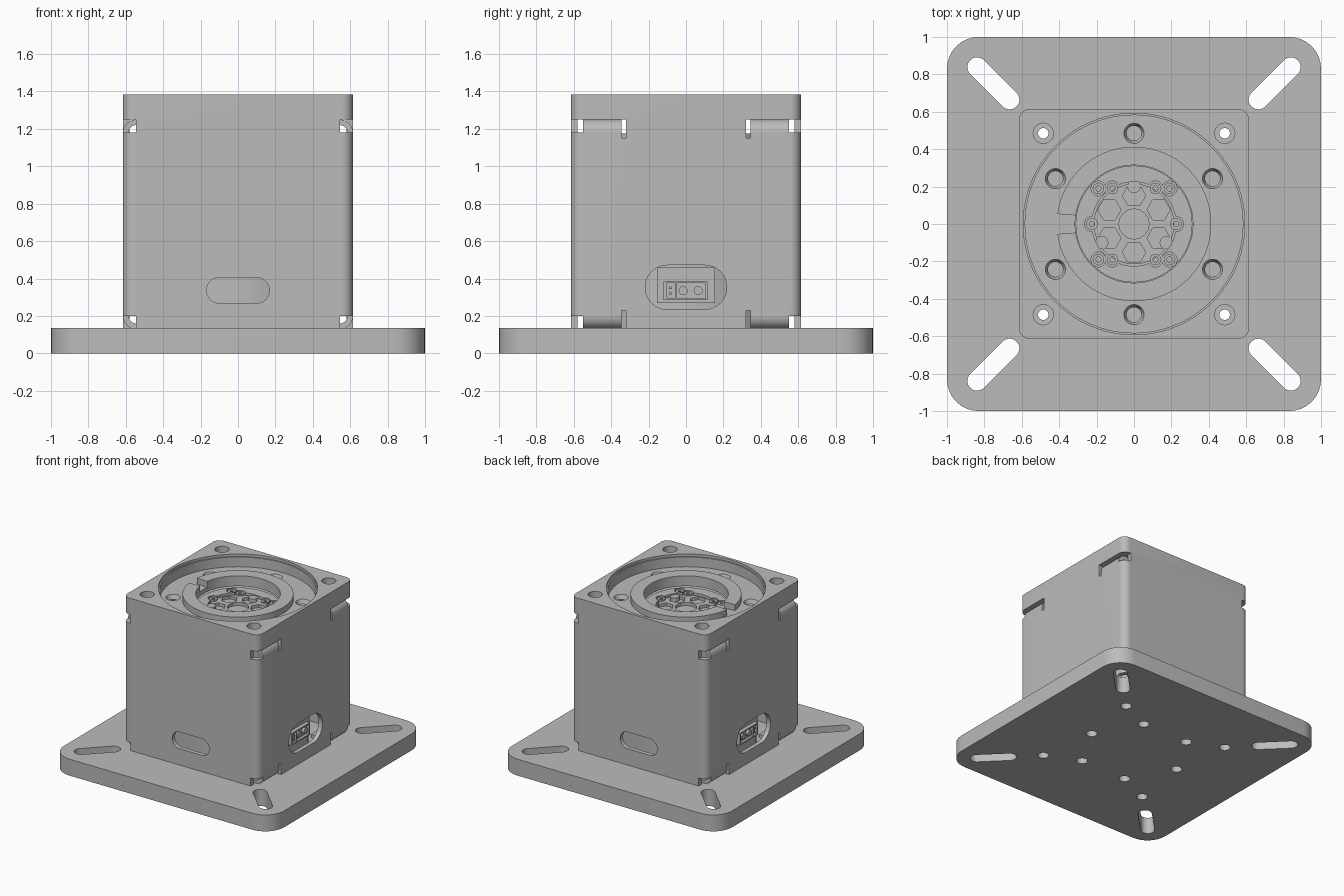
import bpy, bmesh
from math import cos, sin, pi, radians

if "Cube" in bpy.data.objects:
    bpy.data.objects.remove(bpy.data.objects["Cube"])

grey = bpy.data.materials.new("plain_grey")
grey.use_nodes = True
tone = (0.5, 0.5, 0.5, 1)
grey.diffuse_color = tone
grey.node_tree.nodes["Principled BSDF"].inputs["Base Color"].default_value = tone
parts = []


def link(name, bm):
    bmesh.ops.recalc_face_normals(bm, faces=bm.faces)
    me = bpy.data.meshes.new(name)
    bm.to_mesh(me)
    bm.free()
    me.materials.append(grey)
    ob = bpy.data.objects.new(name, me)
    bpy.context.collection.objects.link(ob)
    parts.append(ob)
    return ob


def prism(name, pts, a, b, axis="z"):
    """Extrude a 2D outline from a to b along an axis."""
    place = {"x": lambda u, v, t: (t, u, v), "y": lambda u, v, t: (u, t, v),
             "z": lambda u, v, t: (u, v, t)}[axis]
    bm = bmesh.new()
    lo = [bm.verts.new(place(u, v, a)) for u, v in pts]
    hi = [bm.verts.new(place(u, v, b)) for u, v in pts]
    bm.faces.new(lo)
    bm.faces.new(hi)
    n = len(pts)
    for i in range(n):
        j = (i + 1) % n
        bm.faces.new((lo[i], lo[j], hi[j], hi[i]))
    return link(name, bm)


def rounded(w, h, r, cx=0, cy=0, turn=0, seg=8):
    """Rounded rectangle outline given by half sizes."""
    pts = []
    for k, (sx, sy) in enumerate([(1, 1), (-1, 1), (-1, -1), (1, -1)]):
        for i in range(seg + 1):
            t = (k + i / seg) * pi / 2
            u, v = sx * (w - r) + r * cos(t), sy * (h - r) + r * sin(t)
            p = (cx + u * cos(turn) - v * sin(turn), cy + u * sin(turn) + v * cos(turn))
            if not pts or abs(p[0] - pts[-1][0]) + abs(p[1] - pts[-1][1]) > 1e-4:
                pts.append(p)
    if abs(pts[0][0] - pts[-1][0]) + abs(pts[0][1] - pts[-1][1]) < 1e-4:
        pts.pop()
    return pts


def rect(u0, u1, v0, v1):
    return [(u0, v0), (u1, v0), (u1, v1), (u0, v1)]


def cyl(name, x, y, z0, z1, r0, r1=None, seg=32):
    """Upright cylinder or cone."""
    bm = bmesh.new()
    rings = [[bm.verts.new((x + r * cos(2 * pi * i / seg), y + r * sin(2 * pi * i / seg), z))
              for i in range(seg)] for z, r in ((z0, r0), (z1, r1 or r0))]
    for ring in rings:
        bm.faces.new(ring)
    for i in range(seg):
        j = (i + 1) % seg
        bm.faces.new((rings[0][i], rings[0][j], rings[1][j], rings[1][i]))
    return link(name, bm)


def cut(target, *cutters):
    """Subtract cutters, bake the result and drop the cutters."""
    for c in cutters:
        c.hide_render = True
        m = target.modifiers.new("cut", "BOOLEAN")
        m.operation, m.solver, m.object = "DIFFERENCE", "EXACT", c
    bpy.context.view_layer.update()
    dg = bpy.context.evaluated_depsgraph_get()
    me = bpy.data.meshes.new_from_object(target.evaluated_get(dg))
    target.modifiers.clear()
    target.data = me
    for c in cutters:
        parts.remove(c)
        bpy.data.objects.remove(c)


corners = [(sx, sy) for sx in (-1, 1) for sy in (-1, 1)]
S = 0.485  # screw spacing


def hexagon(r, start):
    return [(r * cos(radians(start + 60 * k)), r * sin(radians(start + 60 * k))) for k in range(6)]


# Base plate with diagonal slots and bolt holes
plate = prism("base_plate", rounded(1, 1, 0.17), 0, 0.135)
tools = [prism("slot", rounded(0.175, 0.052, 0.052, sx * 0.752, sy * 0.752, sx * sy * pi / 4), -1, 1)
         for sx, sy in corners]
tools += [cyl("hole", sx * S, sy * S, -1, 1, 0.042) for sx, sy in corners]
tools += [cyl("hole", x, y, -0.1, 0.1, 0.042) for x, y in hexagon(0.417, 0)]
cut(plate, *tools)

# Hollow housing: cavity, stepped top recess, centre bore and side windows
body = prism("housing", rounded(0.615, 0.615, 0.06), 0.13, 1.385)
cut(body,
    prism("cavity", rounded(0.58, 0.58, 0.03), 0, 1.25),
    cyl("lip", 0, 0, 1.365, 1.5, 0.592, seg=96),
    cyl("recess", 0, 0, 1.285, 1.5, 0.582, seg=96),
    cyl("bore", 0, 0, 1.2, 1.5, 0.36, seg=64),
    prism("side_window", rounded(0.218, 0.118, 0.117, 0, 0.353), -1, 1, "x"),
    prism("front_window", rounded(0.168, 0.068, 0.067, 0, 0.337), -1, 1, "y"))

# Corner relief notches, the same at top and bottom
notch = [(0.32, 1.15), (0.345, 1.15), (0.345, 1.18), (0.7, 1.18), (0.7, 1.25), (0.32, 1.25)]
tools = []
for sx, sy in corners:
    for flip in (False, True):
        pts = [(sy * y, 1.38 - z if flip else z) for y, z in notch]
        tools.append(prism("notch", pts, sx * 0.545, sx * 0.7, "x"))
cut(body, *tools)

# Countersunk screw holes in the rim and in the recess floor
tools = [cyl("rim_hole", sx * S, sy * S, 1.2, 1.5, 0.028) for sx, sy in corners]
tools += [cyl("rim_bore", sx * S, sy * S, 1.31, 1.5, 0.054) for sx, sy in corners]
tools += [cyl("floor_hole", x, y, 1.2, 1.3, 0.02, 0.06) for x, y in hexagon(S, 30)]
cut(body, *tools)

# Bent tabs that fold inward at each notch
arc = [i * pi / 16 for i in range(9)]
tab = [(0.545 + 0.07 * cos(t), 1.18 + 0.07 * sin(t)) for t in arc] + [(0.42, 1.25), (0.42, 1.22)]
tab += [(0.545 + 0.04 * cos(t), 1.18 + 0.04 * sin(t)) for t in reversed(arc)]
for sx, sy in corners:
    for flip in (False, True):
        pts = [(sx * x, 1.38 - z if flip else z) for x, z in tab]
        ob = prism("lower_tab" if flip else "upper_tab", pts, sy * 0.345, sy * 0.55, "y")
        cut(ob, cyl("hole", sx * S, sy * S, 0, 1.4, 0.032))

# Inner drive unit
cyl("drive_body", 0, 0, 0.13, 1.175, 0.525, seg=64)

# Raised collar with a key notch
collar = cyl("collar", 0, 0, 1.25, 1.335, 0.413, seg=96)
cut(collar, cyl("bore", 0, 0, 1, 2, 0.315, seg=64),
    prism("key", [(-0.3, -0.045), (-0.3, 0.045), (-0.43, 0.055), (-0.43, -0.055)], 1.285, 1.5))

# Output hub with a scalloped pocket around its screws
screws = [(sx * x, sy * 0.19) for sx, sy in corners for x in (0.115, 0.19)] + [(-0.225, 0), (0.225, 0)]
hub = cyl("output_hub", 0, 0, 1.17, 1.24, 0.312, seg=64)
cut(hub, cyl("pocket", 0, 0, 1.2, 1.5, 0.225, seg=48),
    *[cyl("scallop", x, y, 1.2, 1.5, 0.04, seg=20) for x, y in screws])
wheel = cyl("hub_wheel", 0, 0, 1.18, 1.225, 0.215, seg=48)
cut(wheel, cyl("centre", 0, 0, 1.19, 1.3, 0.08),
    *[cyl("opening", x, y, 1.195, 1.3, 0.062, seg=6) for x, y in hexagon(0.152, 30)])
for x, y in screws:
    boss = cyl("hub_screw", x, y, 1.18, 1.235, 0.031, seg=16)
    cut(boss, cyl("socket", x, y, 1.215, 1.3, 0.015, seg=6))
for x, y in [(0, 0.2), (-0.172, -0.1), (0.172, -0.1)]:
    cyl("locating_pin", x, y, 1.18, 1.23, 0.035, seg=20)

# Connector panels behind the side windows
for s in (-1, 1):
    prism("connector_panel", rect(-0.156, 0.156, 0.27, 0.46), s * 0.46, s * 0.54, "x")
    shell = prism("connector_shell", rect(-0.12, 0.115, 0.285, 0.385), s * 0.53, s * 0.572, "x")
    cut(shell, prism("opening", rect(-0.105, -0.06, 0.295, 0.375), s * 0.55, s * 0.6, "x"),
        prism("opening", rect(-0.05, 0.105, 0.295, 0.375), s * 0.55, s * 0.6, "x"))
    for y in (-0.015, 0.065):
        prism("power_pin", rounded(0.024, 0.024, 0.024, y, 0.335, seg=4), s * 0.54, s * 0.57, "x")
    for z in (0.32, 0.35):
        prism("signal_pin", rounded(0.007, 0.007, 0.002, -0.083, z, seg=1), s * 0.54, s * 0.57, "x")

# Smooth round walls, keep edges crisp
bpy.ops.object.select_all(action="DESELECT")
for ob in parts:
    ob.select_set(True)
bpy.context.view_layer.objects.active = body
bpy.ops.object.shade_smooth_by_angle(angle=radians(30))
